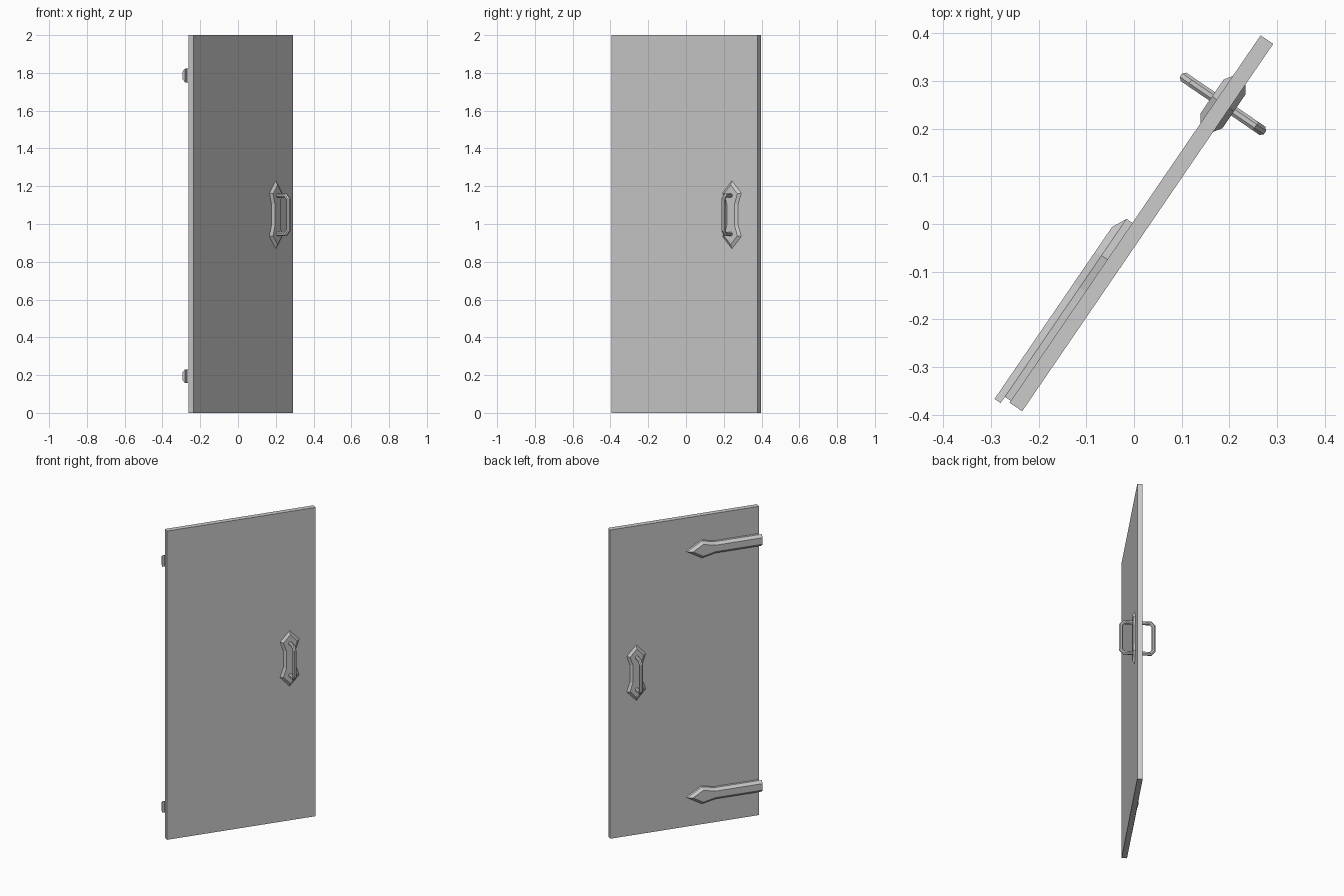
import bpy, bmesh, math
from mathutils import Vector

if "Cube" in bpy.data.objects:
    bpy.data.objects.remove(bpy.data.objects["Cube"])

ANGLE = math.radians(55.65)      # the door stands swung open
X0, X1 = -0.457, 0.477           # door edges along its width
FRONT, BACK = -0.028, 0.004      # door faces
MID = (FRONT + BACK) / 2


def loft(name, rings):
    """Skin closed rings of equal length and cap both ends."""
    bm = bmesh.new()
    vs = [[bm.verts.new(p) for p in ring] for ring in rings]
    n = len(vs[0])
    for a, b in zip(vs, vs[1:]):
        for i in range(n):
            j = (i + 1) % n
            bm.faces.new((a[i], a[j], b[j], b[i]))
    bm.faces.new(vs[0])
    bm.faces.new(vs[-1])
    bmesh.ops.recalc_face_normals(bm, faces=bm.faces)
    me = bpy.data.meshes.new(name)
    bm.to_mesh(me)
    bm.free()
    ob = bpy.data.objects.new(name, me)
    ob.rotation_euler.z = ANGLE
    bpy.context.collection.objects.link(ob)
    return ob


def inset(poly, d):
    """Offset a counter-clockwise 2D outline inwards by d."""
    out = []
    for i, p in enumerate(poly):
        p = Vector(p)
        e0 = (p - Vector(poly[i - 1])).normalized()
        e1 = (Vector(poly[(i + 1) % len(poly)]) - p).normalized()
        n0, n1 = Vector((-e0.y, e0.x)), Vector((-e1.y, e1.x))
        q = p + (n0 + n1) * d / (1 + n0.dot(n1))
        out.append((q.x, q.y))
    return out


def at(poly, y, cx=0, cz=0):
    return [(x + cx, y, z + cz) for x, z in poly]


# door slab
slab = [(X0, 0), (X1, 0), (X1, 2), (X0, 2)]
loft("door_panel", [at(slab, FRONT), at(slab, BACK)])


# arrow-headed strap hinges on the back
def strap(end):
    return [(end, -0.037), (-0.175, -0.037), (-0.093, -0.055), (0, 0),
            (-0.093, 0.055), (-0.175, 0.037), (end, 0.037)]


END = -0.4685
top = [(END if x < -0.4 else x, z) for x, z in inset(strap(END), 0.016)]
for name, z in (("lower_hinge", 0.194), ("upper_hinge", 1.787)):
    loft(name, [at(strap(-0.4525), BACK, 0, z), at(strap(-0.4525), 0.019, 0, z),
                at(strap(END), 0.019, 0, z), at(top, 0.0345, 0, z)])

# handle plates and grips on both faces
HX, HZ = 0.3136, 1.049
half = [(0, -0.18), (0.06, -0.115), (0.04, -0.055),
        (0.04, 0.055), (0.06, 0.115)]
plate = half + [(-x, -z) for x, z in half]
path = [(0.012, -0.103), (0.066, -0.103), (0.084, -0.083),
        (0.084, 0.083), (0.066, 0.103), (0.012, 0.103)]
R, SIDES = 0.0115, 8

for label, face, s in (("front", FRONT, -1), ("back", BACK, 1)):
    loft(label + "_handle_plate",
         [at(plate, face, HX, HZ),
          at(inset(plate, 0.015), face + s * 0.0118, HX, HZ)])
    # octagonal tube swept along the path with mitred corners
    rings = []
    for i, p in enumerate(path):
        p = Vector(p)
        a = (p - Vector(path[i - 1])).normalized() if i else None
        b = (Vector(path[i + 1]) - p).normalized() if i < len(path) - 1 else a
        a = a or b
        na, nb = Vector((-a.y, a.x)), Vector((-b.y, b.x))
        m = (na + nb) / (1 + na.dot(nb))
        ring = []
        for k in range(SIDES):
            t = 2 * math.pi * (k + 0.5) / SIDES
            q = p + m * R * math.cos(t)
            ring.append((HX + R * math.sin(t), face + s * (q.x - 0.004), HZ + q.y))
        rings.append(ring)
    loft(label + "_handle_grip", rings)
